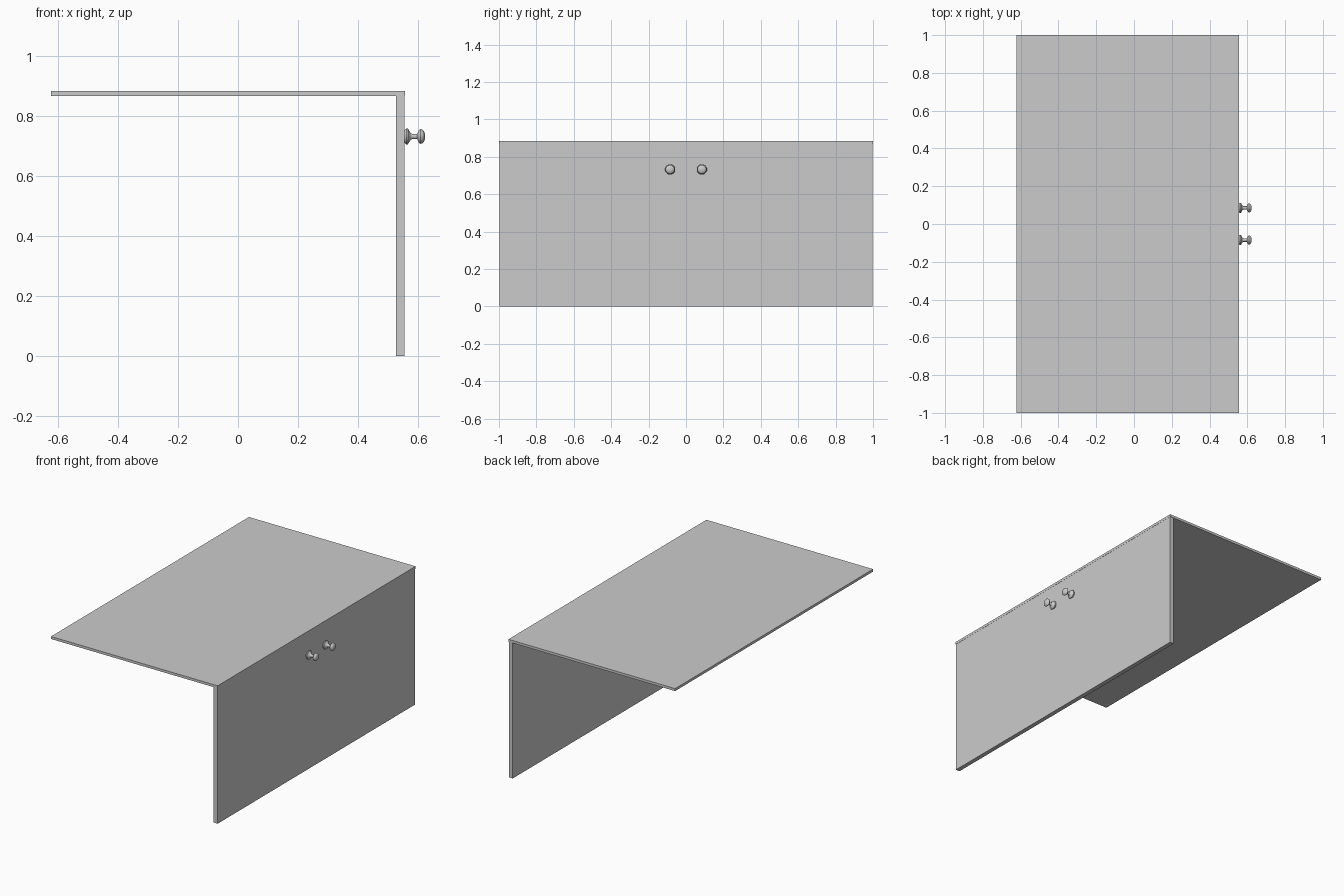
import bpy, bmesh, math
from mathutils import Matrix, Vector

if "Cube" in bpy.data.objects:
    bpy.data.objects.remove(bpy.data.objects["Cube"])


def finish(name, bm):
    bmesh.ops.recalc_face_normals(bm, faces=bm.faces)
    mesh = bpy.data.meshes.new(name)
    bm.to_mesh(mesh)
    bm.free()
    obj = bpy.data.objects.new(name, mesh)
    bpy.context.collection.objects.link(obj)
    return obj


def board(name, lo, hi):
    lo, hi = Vector(lo), Vector(hi)
    bm = bmesh.new()
    bmesh.ops.create_cube(bm, size=1, matrix=Matrix.Translation((lo + hi) / 2)
                          @ Matrix.Diagonal((*(hi - lo), 1)))
    return finish(name, bm)


def knob(name, y, z, profile, sides=32):
    # Lathe an (x, radius) profile around the x axis
    bm = bmesh.new()
    verts = [bm.verts.new((x, y, z + r)) for x, r in profile]
    edges = [bm.edges.new(pair) for pair in zip(verts, verts[1:])]
    bmesh.ops.spin(bm, geom=verts + edges, cent=(0, y, z), axis=(1, 0, 0),
                   angle=math.tau, steps=sides)
    bmesh.ops.remove_doubles(bm, verts=bm.verts, dist=0.0001)
    obj = finish(name, bm)
    bpy.ops.object.select_all(action='DESELECT')
    obj.select_set(True)
    bpy.context.view_layer.objects.active = obj
    bpy.ops.object.shade_smooth_by_angle(angle=math.radians(40))


# Thin top board and thicker upright front board
board("top_panel", (-0.623, -1, 0.867), (0.556, 1, 0.883))
board("front_panel", (0.527, -0.998, 0), (0.555, 0.998, 0.867))

# Pair of turned knobs: flared base, slim neck, rounded head
base_and_neck = [(0.555, 0), (0.555, 0.022), (0.562, 0.027), (0.566, 0.026),
                 (0.570, 0.019), (0.575, 0.012), (0.580, 0.009), (0.597, 0.009)]
head = [(0.600, 0.016), (0.603, 0.021), (0.608, 0.0245), (0.614, 0.0235),
        (0.619, 0.018), (0.622, 0.010), (0.623, 0)]
for side, y in (("left", -0.085), ("right", 0.085)):
    knob(side + "_knob", y, 0.732, base_and_neck + head)
